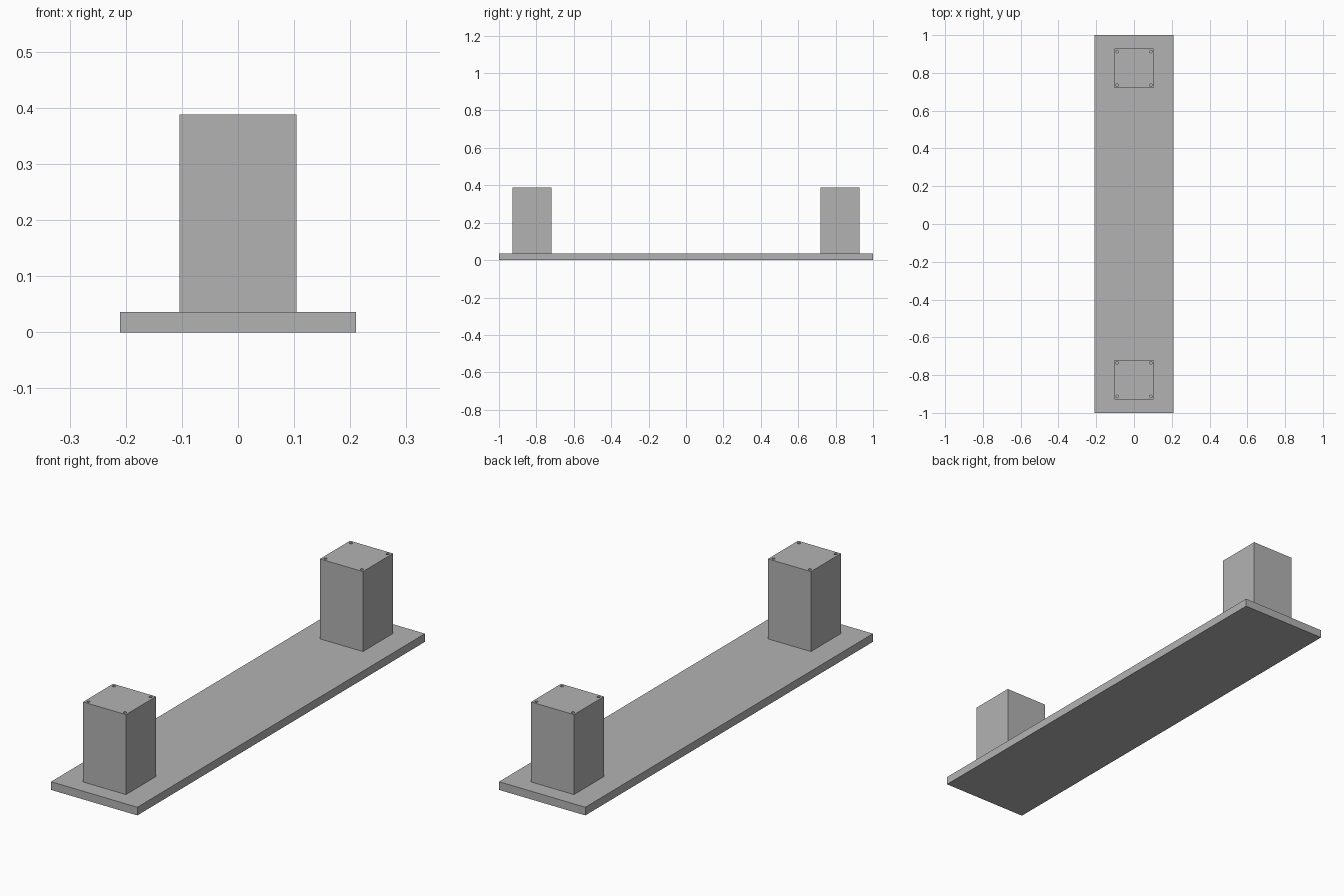
import bpy
import bmesh
from mathutils import Matrix, Vector

if "Cube" in bpy.data.objects:
    bpy.data.objects.remove(bpy.data.objects["Cube"], do_unlink=True)

BASE_SIZE = Vector((0.42, 2.0, 0.036))
POST_WIDTH = 0.209
TOP = 0.388
POST_Y = 0.824
HOLE_INSET = 0.089
HOLE_RADIUS = 0.007
HOLE_DEPTH = 0.05

# Single grey finish
grey = bpy.data.materials.new("plain_grey")
grey.use_nodes = True
colour = (0.45, 0.45, 0.45, 1)
grey.diffuse_color = colour
grey.node_tree.nodes["Principled BSDF"].inputs["Base Color"].default_value = colour


def make_object(name, bm, location):
    mesh = bpy.data.meshes.new(name)
    bm.to_mesh(mesh)
    bm.free()
    mesh.materials.append(grey)
    obj = bpy.data.objects.new(name, mesh)
    obj.location = location
    bpy.context.collection.objects.link(obj)
    return obj


def box(name, size, location):
    bm = bmesh.new()
    bmesh.ops.create_cube(bm, size=1)
    bmesh.ops.scale(bm, vec=size, verts=bm.verts)
    return make_object(name, bm, location)


def drill_bits(name, location):
    bm = bmesh.new()
    for x in (-HOLE_INSET, HOLE_INSET):
        for y in (-HOLE_INSET, HOLE_INSET):
            bmesh.ops.create_cone(
                bm, cap_ends=True, segments=16, radius1=HOLE_RADIUS,
                radius2=HOLE_RADIUS, depth=HOLE_DEPTH * 2,
                matrix=Matrix.Translation((x, y, 0)))
    cutter = make_object(name, bm, location)
    cutter.hide_render = True
    return cutter


# Long flat plate
box("base_plate", BASE_SIZE, (0, 0, BASE_SIZE.z / 2))

# Square posts at both ends, with four screw holes in the top
height = TOP - BASE_SIZE.z
for name, y in (("front_post", -POST_Y), ("back_post", POST_Y)):
    post = box(name, (POST_WIDTH, POST_WIDTH, height),
               (0, y, BASE_SIZE.z + height / 2))
    cutter = drill_bits(name + "_hole_cutter", (0, y, TOP))
    holes = post.modifiers.new("screw_holes", "BOOLEAN")
    holes.operation = "DIFFERENCE"
    holes.solver = "EXACT"
    holes.object = cutter
    bpy.context.view_layer.objects.active = post
    bpy.ops.object.modifier_apply(modifier=holes.name)
    bpy.data.objects.remove(cutter, do_unlink=True)
